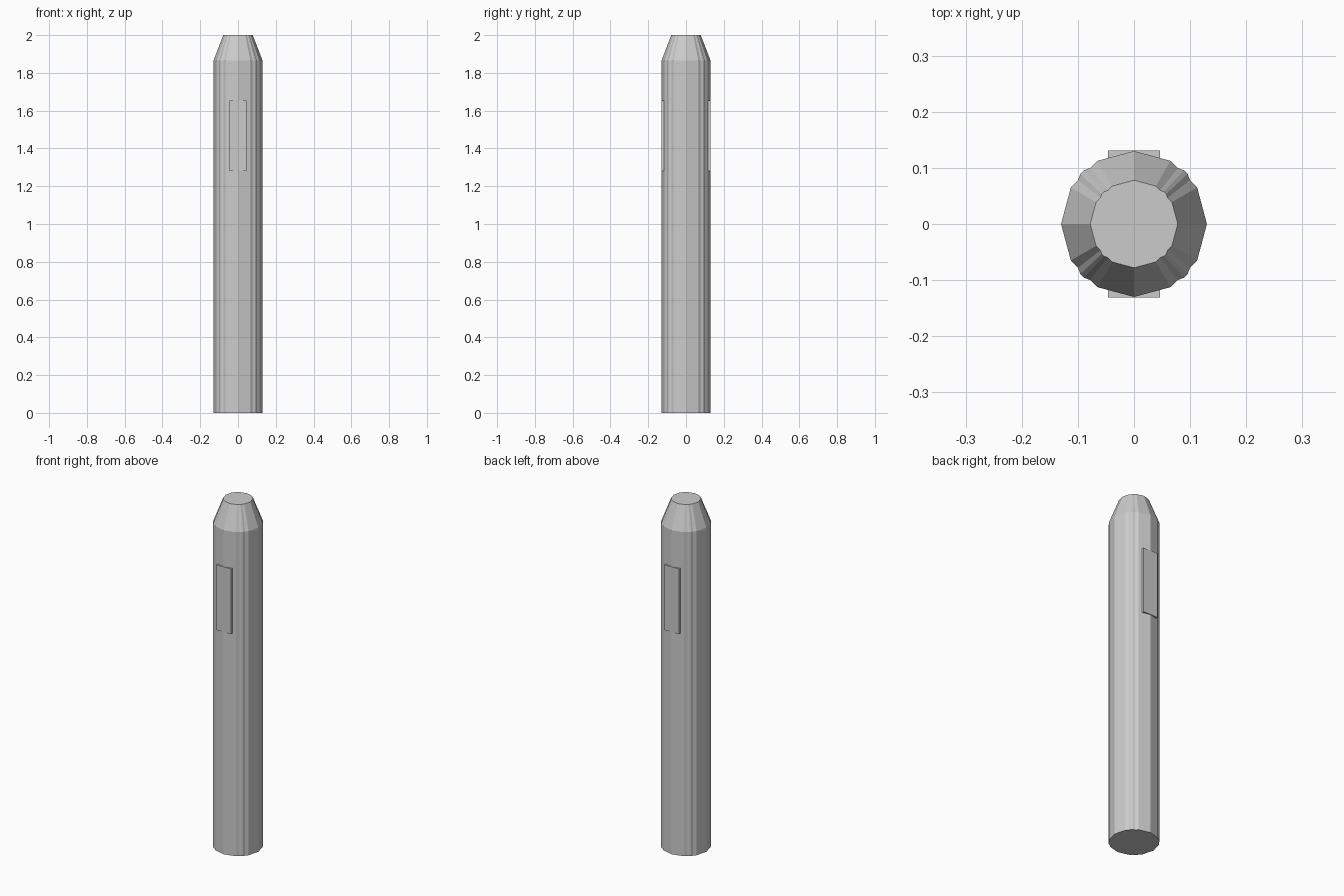
import bpy, bmesh, math

if "Cube" in bpy.data.objects:
    bpy.data.objects.remove(bpy.data.objects["Cube"])

# cross-section: 12-sided post with a slim raised rib on each diagonal
QUARTER = [(0, 0.13), (30, 0.13), (38, 0.1267), (43, 0.1308),
           (47, 0.1308), (52, 0.1267), (60, 0.13)]
SECTION = [(math.radians(a + 90 * q), r) for q in range(4) for a, r in QUARTER]


def finish(name, bm):
    bmesh.ops.recalc_face_normals(bm, faces=bm.faces)
    mesh = bpy.data.meshes.new(name)
    bm.to_mesh(mesh)
    bm.free()
    obj = bpy.data.objects.new(name, mesh)
    bpy.context.collection.objects.link(obj)
    return obj


# post shaft with tapered tip, lofted through three rings (height, scale)
bm = bmesh.new()
rings = [[bm.verts.new((r * s * math.cos(a), r * s * math.sin(a), z))
          for a, r in SECTION]
         for z, s in [(0, 1), (1.865, 1), (2, 0.6)]]
n = len(SECTION)
for low, high in zip(rings, rings[1:]):
    for i in range(n):
        j = (i + 1) % n
        bm.faces.new((low[i], low[j], high[j], high[i]))
bm.faces.new(rings[0][::-1])
bm.faces.new(rings[-1])
finish("post", bm)

# thin flat plate on the front and back
for name, side in (("front_plate", -1), ("back_plate", 1)):
    bm = bmesh.new()
    bmesh.ops.create_cube(bm, size=1)
    bmesh.ops.scale(bm, vec=(0.092, 0.02, 0.375), verts=bm.verts)
    bmesh.ops.translate(bm, vec=(0, side * 0.121, 1.4675), verts=bm.verts)
    finish(name, bm)
